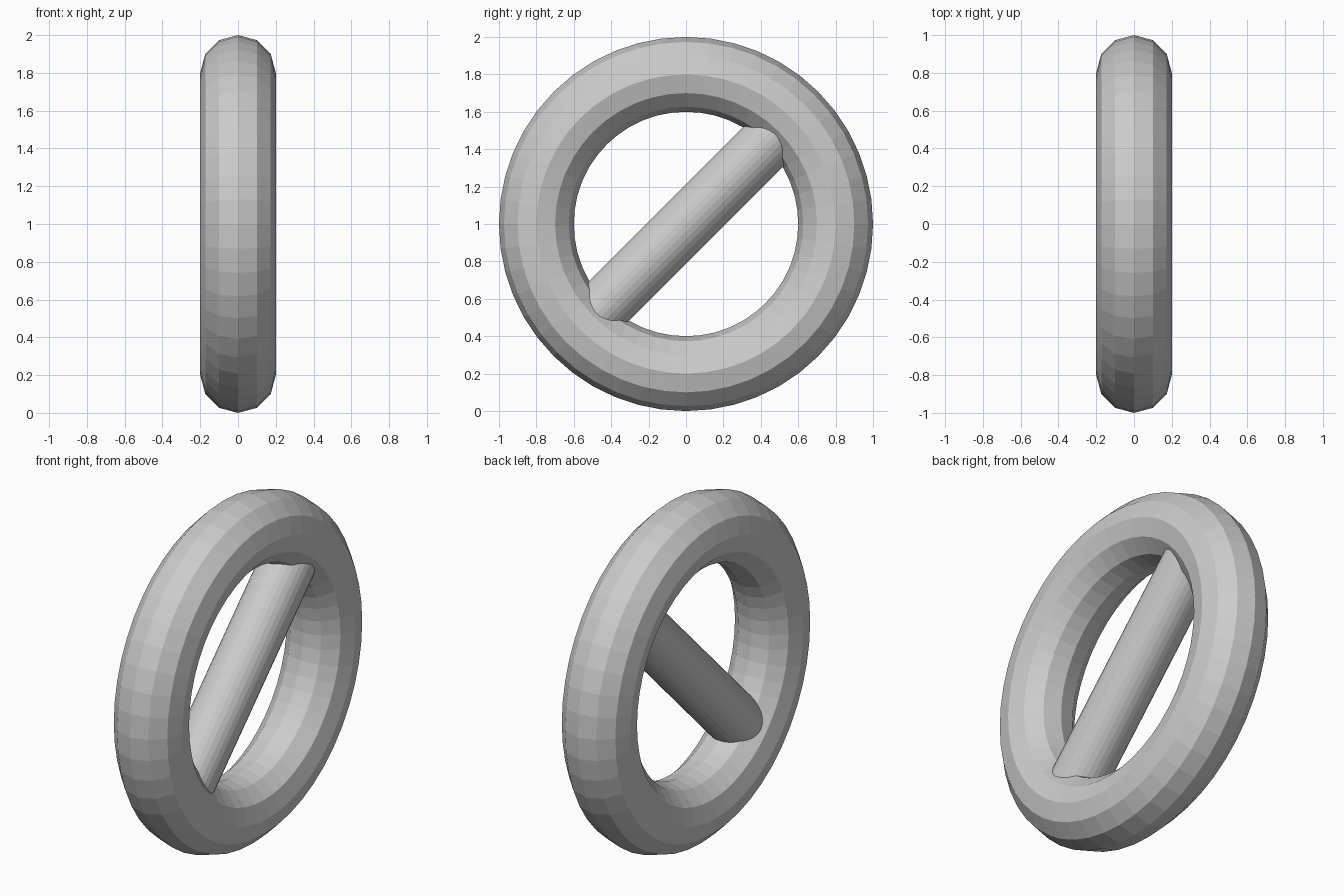
import bpy
from math import radians

if "Cube" in bpy.data.objects:
    bpy.data.objects.remove(bpy.data.objects["Cube"])

# Upright ring, axis along x
bpy.ops.mesh.primitive_torus_add(
    major_segments=48, minor_segments=12, major_radius=0.8, minor_radius=0.2,
    location=(0, 0, 1), rotation=(0, radians(90), 0))
bpy.context.object.name = "ring"

# Diagonal bar, its ends buried in the ring
bpy.ops.mesh.primitive_cylinder_add(
    vertices=32, radius=0.15, depth=1.6,
    location=(0, 0, 1), rotation=(radians(-45), 0, 0))
bpy.context.object.name = "diagonal_bar"
